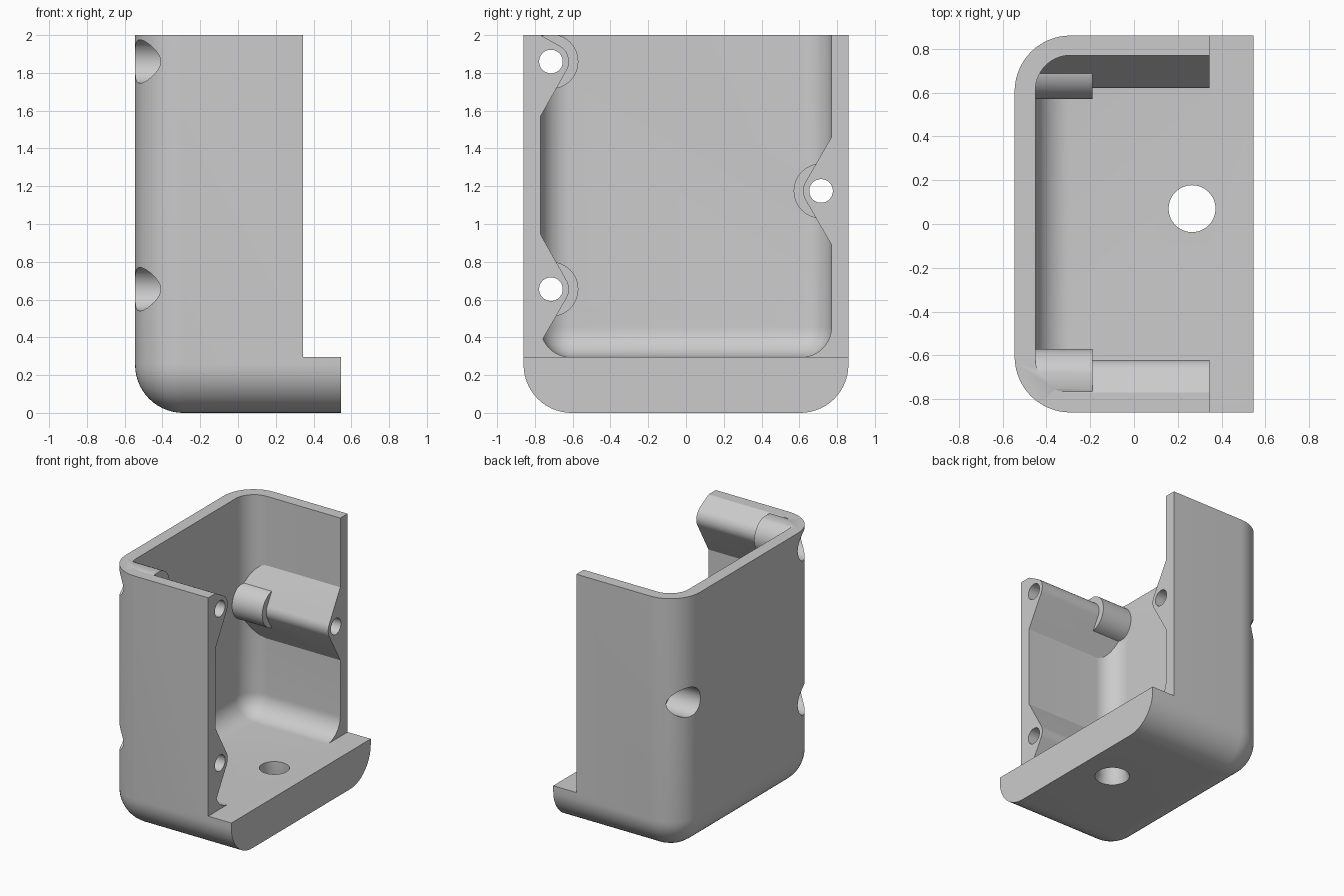
import bpy, bmesh, math
from mathutils import Matrix, Vector

old = bpy.data.objects.get("Cube")
if old:
    bpy.data.objects.remove(old, do_unlink=True)

grey = bpy.data.materials.new("matte grey")
grey.use_nodes = True
colour = (0.6, 0.6, 0.6, 1)
grey.diffuse_color = colour
grey.node_tree.nodes["Principled BSDF"].inputs["Base Color"].default_value = colour

OPEN_X, FLOOR_Z, WALL_Y = 0.345, 0.295, 0.77
# Screw posts: side of the box, height, reach of the upper and lower gussets
POSTS = [(-1, 1.86, 0.14, 0.29), (-1, 0.655, 0.29, 0.285), (1, 1.175, 0.285, 0.285)]
POST_Y = 0.715


def finish(bm, name):
    bmesh.ops.recalc_face_normals(bm, faces=bm.faces)
    mesh = bpy.data.meshes.new(name)
    bm.to_mesh(mesh)
    bm.free()
    mesh.materials.append(grey)
    ob = bpy.data.objects.new(name, mesh)
    bpy.context.collection.objects.link(ob)
    return ob


def block(name, lo, hi, radius=0):
    """Box, optionally rounded on its -x uprights and bottom edges."""
    lo, hi = Vector(lo), Vector(hi)
    bm = bmesh.new()
    bmesh.ops.create_cube(bm, size=1)
    for v in bm.verts:
        v.co = [(lo[i] + hi[i]) / 2 + v.co[i] * (hi[i] - lo[i]) for i in range(3)]
    if radius:
        def rounded(e):
            a, b = e.verts[0].co, e.verts[1].co
            at_back = max(a.x, b.x) < lo.x + 0.001
            at_floor = max(a.z, b.z) < lo.z + 0.001
            at_side = abs(a.y - b.y) < 0.001
            return (at_back + at_floor + at_side) == 2
        edges = [e for e in bm.edges if rounded(e)]
        bmesh.ops.bevel(bm, geom=edges, offset=radius, segments=14,
                        profile=0.5, affect='EDGES')
    return finish(bm, name)


def rod(name, x0, x1, y, z, radius, radius_end=None, upright=False):
    """Cylinder or cone along x, or along z when upright (x0, x1 are heights)."""
    bm = bmesh.new()
    bmesh.ops.create_cone(bm, cap_ends=True, segments=48, radius1=radius,
                          radius2=radius_end or radius, depth=x1 - x0)
    mid = (x0 + x1) / 2
    if upright:
        bm.transform(Matrix.Translation((y, z, mid)))
    else:
        bm.transform(Matrix.Translation((mid, y, z)) @ Matrix.Rotation(math.pi / 2, 4, 'Y'))
    return finish(bm, name)


def gusseted_post(name, side, z, up, down):
    """Round post blended into the wall by two sloping gussets."""
    bm = bmesh.new()
    outline = [(side * y, z + dz) for y in (WALL_Y, 1.0) for dz in (up, -down)]
    for i in range(48):
        a = math.tau * i / 48
        outline.append((side * POST_Y + 0.095 * math.cos(a), z + 0.095 * math.sin(a)))
    for x in (-1, 0.8):
        for y, h in outline:
            bm.verts.new((x, y, h))
    hull = bmesh.ops.convex_hull(bm, input=bm.verts)
    spare = {g for g in hull["geom_interior"] + hull["geom_unused"]
             if isinstance(g, bmesh.types.BMVert)}
    bmesh.ops.delete(bm, geom=list(spare), context='VERTS')
    bmesh.ops.dissolve_limit(bm, angle_limit=0.01, verts=bm.verts, edges=bm.edges)
    return finish(bm, name)


def subtract(ob, tool):
    mod = ob.modifiers.new("cut", 'BOOLEAN')
    mod.operation, mod.solver, mod.object = 'DIFFERENCE', 'EXACT', tool
    bpy.context.view_layer.objects.active = ob
    bpy.ops.object.modifier_apply(modifier=mod.name)
    bpy.data.objects.remove(tool, do_unlink=True)


# Hollow space, with the posts left standing in it
cavity = block("cavity", (-0.45, -WALL_Y, FLOOR_Z), (0.7, WALL_Y, 2.5), 0.16)
for side, z, up, down in POSTS:
    subtract(cavity, gusseted_post("post", side, z, up, down))
    subtract(cavity, rod("collar", -0.9, -0.19, side * POST_Y, z, 0.145))

# Rounded shell, hollowed and stepped back above the base lip
shell = block("housing_shell", (-0.545, -0.86, 0), (0.545, 0.86, 2), 0.255)
subtract(shell, cavity)
subtract(shell, block("step", (OPEN_X, -1, FLOOR_Z), (1, 1, 3)))

# Screw holes with wide recesses from the back
for side, z, up, down in POSTS:
    subtract(shell, rod("screw_hole", -0.8, 0.8, side * POST_Y, z, 0.0625))
    subtract(shell, rod("screw_recess", -0.8, -0.285, side * POST_Y, z, 0.115))

# Cable hole through the base, flared underneath
subtract(shell, rod("cable_hole", -0.2, 0.5, 0.265, 0.07, 0.107, upright=True))
subtract(shell, rod("cable_flare", -0.05, 0.05, 0.265, 0.07, 0.143, 0.107, upright=True))

bpy.ops.object.select_all(action='DESELECT')
shell.select_set(True)
bpy.context.view_layer.objects.active = shell
bpy.ops.object.shade_smooth_by_angle(angle=math.radians(25))
